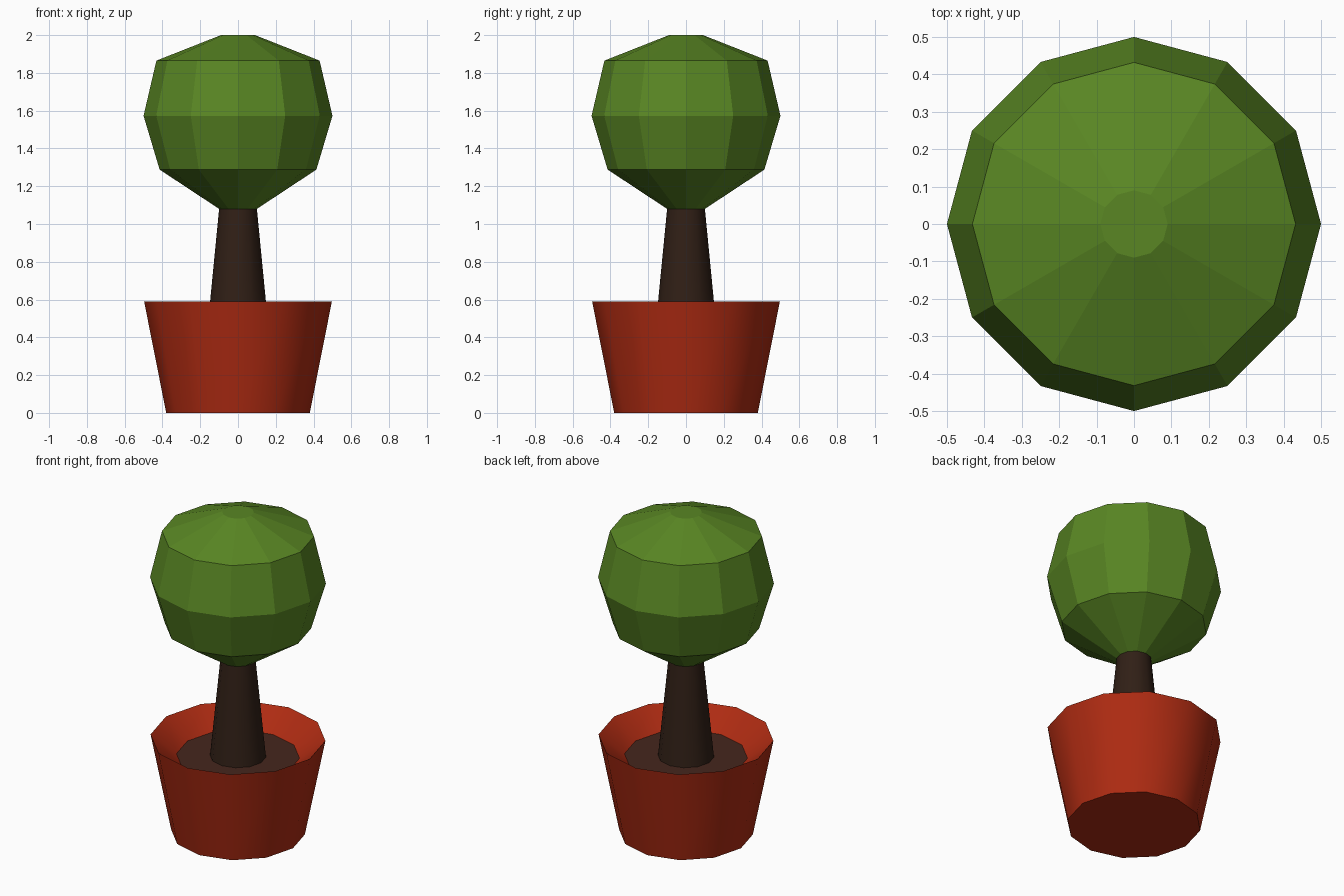
import bpy, bmesh
from math import cos, sin, pi, radians

if "Cube" in bpy.data.objects:
    bpy.data.objects.remove(bpy.data.objects["Cube"])

SIDES = 12


def lathe(name, profile, color, cap_start=False, cap_end=False, smooth=False):
    """Spin (radius, z) points, listed outside-up, into a 12-sided shell."""
    bm = bmesh.new()
    rings = [[bm.verts.new((r * cos(2 * pi * i / SIDES), r * sin(2 * pi * i / SIDES), z))
              for i in range(SIDES)] for r, z in profile]
    for a, b in zip(rings, rings[1:]):
        for i in range(SIDES):
            j = (i + 1) % SIDES
            bm.faces.new((a[i], a[j], b[j], b[i]))
    if cap_start:
        bm.faces.new(rings[0][::-1])
    if cap_end:
        bm.faces.new(rings[-1])
    mesh = bpy.data.meshes.new(name)
    bm.to_mesh(mesh)
    bm.free()
    obj = bpy.data.objects.new(name, mesh)
    bpy.context.collection.objects.link(obj)
    mat = bpy.data.materials.new(name + "_color")
    mat.diffuse_color = (*color, 1)
    mat.use_nodes = True
    mat.node_tree.nodes["Principled BSDF"].inputs["Base Color"].default_value = mat.diffuse_color
    mesh.materials.append(mat)
    if smooth:
        bpy.ops.object.select_all(action='DESELECT')
        obj.select_set(True)
        bpy.context.view_layer.objects.active = obj
        bpy.ops.object.shade_smooth_by_angle(angle=radians(35))
    return obj


# Pot: closed base, flared wall, sloped inner lip down to the soil
lathe("pot", [(0.38, 0), (0.497, 0.59), (0.35, 0.475)],
      (0.42, 0.024, 0.006), cap_start=True, smooth=True)

# Soil: flat ring around the trunk
lathe("soil", [(0.35, 0.475), (0.159, 0.475)], (0.06, 0.02, 0.012))

# Trunk: tapered, from soil to foliage
lathe("trunk", [(0.159, 0.475), (0.1, 1.08)], (0.03, 0.014, 0.008), smooth=True)

# Foliage: faceted ball with a small flat top
lathe("foliage", [(0.1, 1.08), (0.415, 1.288), (0.5, 1.573), (0.432, 1.865), (0.09, 2.0)],
      (0.1, 0.24, 0.017), cap_end=True)
